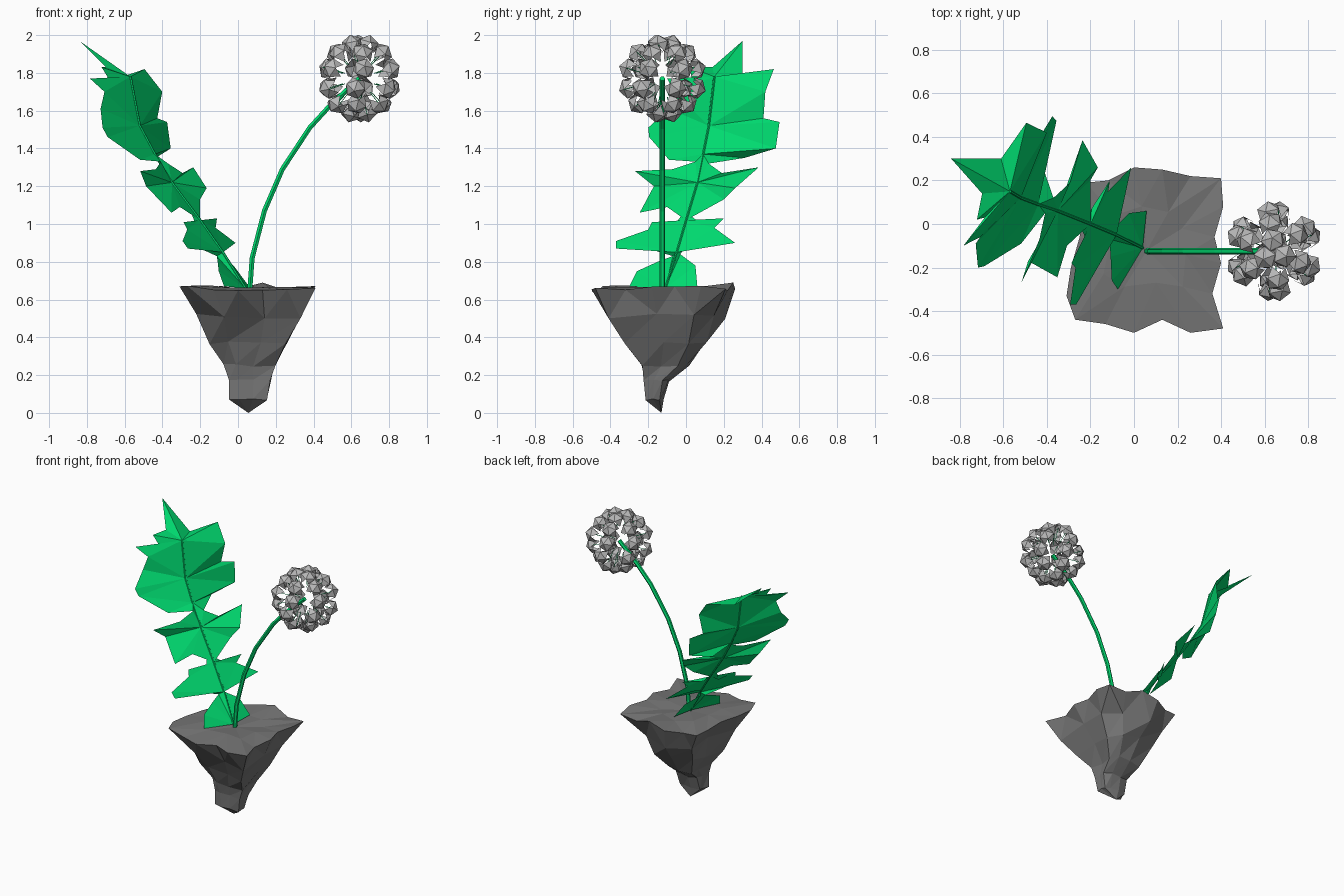
import bpy, bmesh, math, random
from mathutils import Vector

random.seed(4)
cube = bpy.data.objects.get("Cube")
if cube:
    bpy.data.objects.remove(cube)


def material(name, color):
    mat = bpy.data.materials.new(name)
    mat.use_nodes = True
    mat.diffuse_color = (*color, 1)
    mat.node_tree.nodes["Principled BSDF"].inputs["Base Color"].default_value = (*color, 1)
    return mat


rock_grey = material("rock grey", (.18, .18, .18))
seed_grey = material("seed grey", (.49, .49, .49))
leaf_green = material("leaf green", (0, .7, .16))


def link(name, data, mat):
    obj = bpy.data.objects.new(name, data)
    bpy.context.collection.objects.link(obj)
    data.materials.append(mat)
    return obj


def finish(name, bm, mat, recalc=False):
    if recalc:
        bmesh.ops.recalc_face_normals(bm, faces=bm.faces)
    mesh = bpy.data.meshes.new(name)
    bm.to_mesh(mesh)
    bm.free()
    return link(name, mesh, mat)


def tubes(name, paths, radius, mat, sides=1):
    """Thin faceted tubes along straight-segment paths."""
    curve = bpy.data.curves.new(name, 'CURVE')
    curve.dimensions = '3D'
    curve.bevel_depth = radius
    curve.bevel_resolution = sides
    curve.use_fill_caps = True
    for path in paths:
        spline = curve.splines.new('POLY')
        spline.points.add(len(path) - 1)
        for point, co in zip(spline.points, path):
            point.co = (*co, 1)
            point.radius = 1
        spline.use_smooth = False
    return link(name, curve, mat)


def jitter(amount):
    return random.uniform(-amount, amount)


# Rock: uneven square rim, tapering in rings to a tip
rim = [(-.22, .19), (-.12, .2), (0, .26), (.13, .25), (.26, .22),
       (.4, .21), (.41, .08), (.37, -.06), (.4, -.18), (.36, -.32),
       (.41, -.48), (.26, -.5), (.13, -.44), (0, -.5), (-.13, -.46),
       (-.27, -.44), (-.31, -.33), (-.29, -.2), (-.25, -.06), (-.23, .08)]
center = Vector((.05, -.12))
unit = [(Vector(p) - center) for p in rim[::2]]
unit = [Vector((p.x / .36, p.y / .38)) for p in unit]
count = len(unit)

bm = bmesh.new()
top = [bm.verts.new((x, y, .66 + jitter(.015))) for x, y in rim]
top[3].co.z = .69


def rock_ring(z, cx, cy, sx, sy, wobble):
    return [bm.verts.new((cx + p.x * sx + jitter(wobble), cy + p.y * sy + jitter(wobble),
                          z + jitter(wobble))) for p in unit]


def bridge_rim(ring):
    """Join the rim to a ring with half as many points."""
    for i in range(count):
        j = (i + 1) % count
        a, b, c = top[2 * i], top[2 * i + 1], top[2 * j]
        for tri in ((a, b, ring[i]), (b, c, ring[j]), (b, ring[j], ring[i])):
            bm.faces.new(tri)


def bridge(upper, lower):
    for i in range(count):
        j = (i + 1) % count
        bm.faces.new((upper[i], upper[j], lower[j]))
        bm.faces.new((upper[i], lower[j], lower[i]))


def cap(ring, co):
    tip = bm.verts.new(co)
    for i in range(count):
        bm.faces.new((ring[i], ring[(i + 1) % count], tip))


inner = rock_ring(.665, .05, -.12, .18, .19, .015)
bridge_rim(inner)
cap(inner, (.06, -.12, .65))
levels = [(.51, .07, -.11, .275, .3, .018), (.38, .065, -.1, .205, .22, .018),
          (.25, .06, -.11, .13, .135, .01), (.17, .06, -.16, .11, .07, .006),
          (.07, .055, -.17, .098, .05, .005)]
rings = [rock_ring(*level) for level in levels]
bridge_rim(rings[0])
for upper, lower in zip(rings, rings[1:]):
    bridge(upper, lower)
cap(rings[-1], (.055, -.13, 0))
finish("rock", bm, rock_grey, True)

# Leaf: folded midrib with jagged lobes on a slanted sheet
rib = [(.04, -.11, .66), (-.08, -.05, .85), (-.2, 0, 1.02), (-.35, .06, 1.22),
       (-.44, .09, 1.37), (-.52, .12, 1.52), (-.57, .15, 1.78), (-.84, .3, 1.97)]
# Edge points: depth, height, offset from the sheet, index of their midrib point
back_edge = [(.06, .67, 0, 0), (.05, .78, 0, 0), (-.03, .84, 0, 1), (.01, .9, 0, 1),
             (.1, .93, -.02, 1), (.26, .9, 0, 1), (.15, .98, 0, 2), (.2, 1.03, .02, 2),
             (.07, 1.01, -.02, 2), (.03, 1.04, 0, 2), (.2, 1.13, 0, 3), (.26, 1.19, .05, 3),
             (.385, 1.3, 0, 3), (.19, 1.27, .01, 3), (.12, 1.32, 0, 4),
             (.31, 1.35, -.13, 4), (.475, 1.4, -.09, 5), (.495, 1.54, -.02, 5),
             (.41, 1.56, -.02, 5), (.42, 1.7, .1, 6), (.465, 1.82, .07, 6), (.3, 1.78, 0, 6)]
front_edge = [(-.3, .67, .03, 0), (-.26, .75, .04, 0), (-.15, .8, .02, 0), (-.07, .83, 0, 1),
              (-.2, .87, 0, 1), (-.37, .87, .01, 1), (-.37, .91, .01, 1), (-.2, .97, 0, 2),
              (-.18, 1.01, 0, 2), (-.08, .97, 0, 2), (-.02, 1.05, 0, 2), (-.1, 1.09, 0, 3),
              (-.245, 1.06, 0, 3), (-.17, 1.2, -.07, 3), (-.27, 1.28, 0, 3),
              (-.07, 1.29, 0, 3), (.05, 1.33, 0, 4), (-.09, 1.34, -.04, 4),
              (-.195, 1.46, -.08, 5), (-.2, 1.51, -.07, 5), (-.09, 1.61, -.06, 5),
              (-.06, 1.7, .01, 6), (-.1, 1.77, 0, 6), (.03, 1.77, .04, 6),
              (.02, 1.83, .05, 6), (.14, 1.83, .02, 6)]

bm = bmesh.new()
spine = [bm.verts.new(p) for p in rib]
for edge, side in ((back_edge, 1), (front_edge, -1)):
    verts = [(bm.verts.new((.45 * y - .7 * z + .5 + dx, y, z)), k) for y, z, dx, k in edge]
    verts.append((spine[-1], len(rib) - 1))
    for (a, i), (b, j) in zip(verts, verts[1:]):
        bm.faces.new((spine[i], a, b)[::side])
        if j > i and b is not spine[j]:
            bm.faces.new((spine[i], b, spine[j])[::side])
finish("leaf", bm, leaf_green)
tubes("leaf_midrib", [rib[:-1]], .007, leaf_green)

# Flower stem
head = Vector((.643, -.125, 1.77))
stem = [(.06, .62), (.075, .82), (.14, 1.07), (.235, 1.29), (.38, 1.51), (.49, 1.63)]
tubes("flower_stem", [[(x, head.y, z) for x, z in stem] + [head]], .015, leaf_green)

# Seed head: open domes in rings around a ball, each on a fine stalk
directions = []
for latitude, number in ((16, 6), (46, 6), (75, 3)):
    for sign in (1, -1):
        lat = math.radians(latitude * sign)
        for i in range(number):
            turn = math.tau * i / number + math.pi / 2 + sign * .12
            directions.append(Vector((math.cos(turn) * math.cos(lat),
                                      math.sin(turn) * math.cos(lat), math.sin(lat))))

bm = bmesh.new()
for direction in directions:
    part = bmesh.ops.create_icosphere(bm, subdivisions=1, radius=.06)["verts"]
    low = {v for v in part if v.co.z < -.01}
    faces = {f for v in part for f in v.link_faces}
    turn = direction.to_track_quat('Z', 'Y')
    for v in part:
        v.co = head + direction * .18 + turn @ v.co
    # keep the cap and the points hanging below it
    open_faces = [f for f in faces if sum(v in low for v in f.verts) > 1]
    bmesh.ops.delete(bm, geom=open_faces, context='FACES')
finish("seed_domes", bm, seed_grey)
tubes("seed_stalks", [[head + d * .1, head + d * .22] for d in directions], .002, leaf_green, 0)
